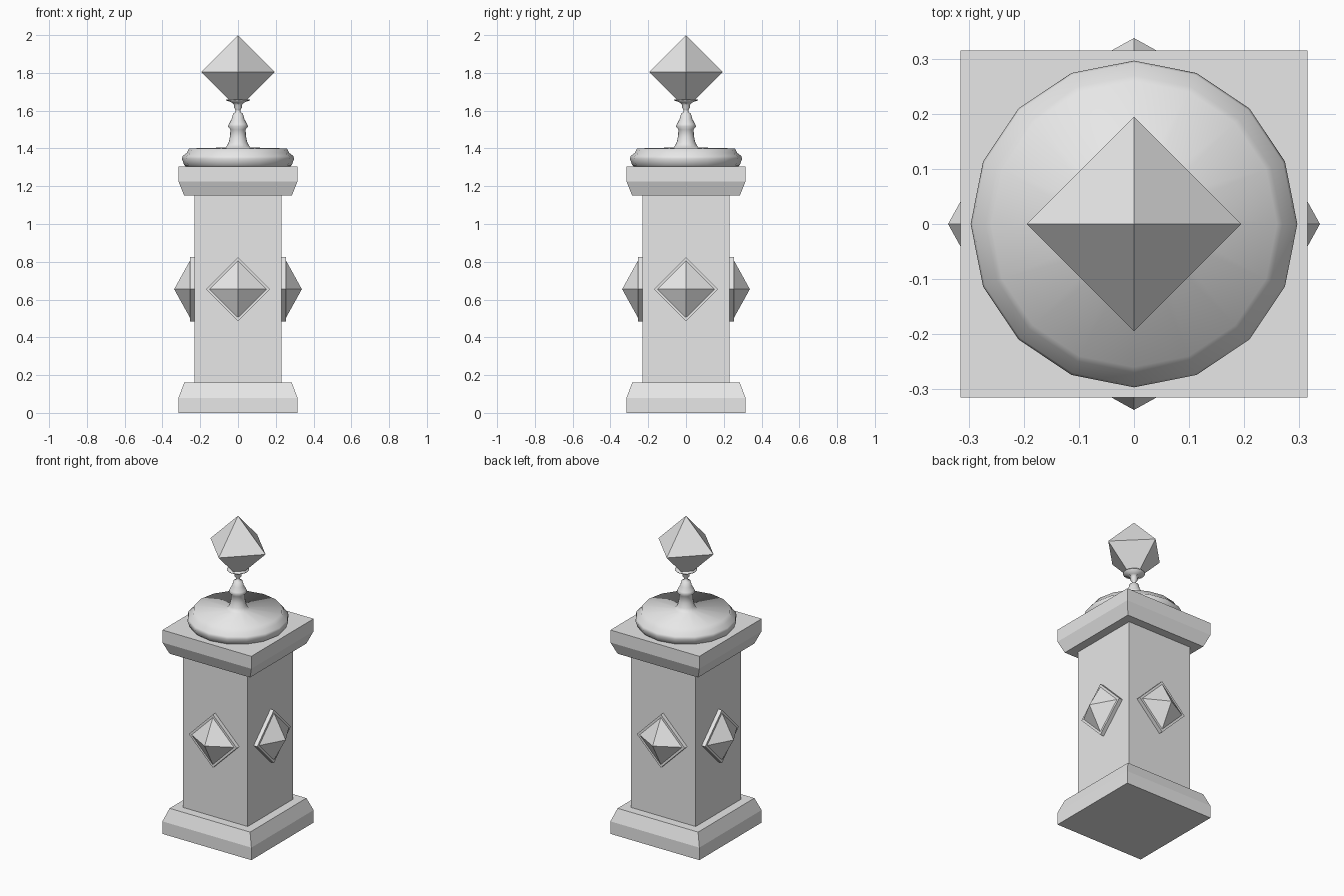
import bpy, bmesh, math
from mathutils import Matrix

if "Cube" in bpy.data.objects:
    bpy.data.objects.remove(bpy.data.objects["Cube"], do_unlink=True)

stone = bpy.data.materials.new("grey_stone")
stone.use_nodes = True
stone.diffuse_color = (0.8, 0.8, 0.8, 1)
stone.node_tree.nodes["Principled BSDF"].inputs["Base Color"].default_value = (0.8, 0.8, 0.8, 1)


def lathe(name, profile, sides, start=0.0, smooth=False, matrix=None):
    """Stack rings of (radius, height); a radius of zero makes a point."""
    bm = bmesh.new()
    rings = []
    for r, z in profile:
        if r == 0:
            rings.append([bm.verts.new((0, 0, z))] * sides)
        else:
            angles = [start + math.tau * i / sides for i in range(sides)]
            rings.append([bm.verts.new((r * math.cos(a), r * math.sin(a), z)) for a in angles])
    for low, high in zip(rings, rings[1:]):
        for i in range(sides):
            j = (i + 1) % sides
            corners = dict.fromkeys([low[i], low[j], high[j], high[i]])
            bm.faces.new(list(corners))
    for ring in (rings[0], rings[-1]):
        if len(set(ring)) > 1:
            bm.faces.new(ring)
    bmesh.ops.recalc_face_normals(bm, faces=bm.faces)
    if matrix:
        bm.transform(matrix)
    for f in bm.faces:
        f.smooth = smooth
    mesh = bpy.data.meshes.new(name)
    bm.to_mesh(mesh)
    bm.free()
    mesh.materials.append(stone)
    obj = bpy.data.objects.new(name, mesh)
    bpy.context.collection.objects.link(obj)
    return obj


def square(name, profile):
    """Square tier from (half width, height) pairs."""
    return lathe(name, [(h * math.sqrt(2), z) for h, z in profile], 4, math.pi / 4)


# Square pillar
square("plinth", [(0.315, 0), (0.315, 0.08), (0.285, 0.16)])
square("shaft", [(0.23, 0.15), (0.23, 1.16)])
square("capital", [(0.285, 1.15), (0.315, 1.225), (0.315, 1.305)])

# Turned finial: broad disc, slim stem and cup
finial = [(0.27, 1.30), (0.284, 1.31), (0.297, 1.345), (0.293, 1.36), (0.27, 1.377),
          (0.26, 1.40), (0.065, 1.405), (0.05, 1.43), (0.043, 1.46), (0.04, 1.50),
          (0.054, 1.517), (0.048, 1.53), (0.034, 1.555), (0.026, 1.585),
          (0.012, 1.592), (0.013, 1.605), (0.021, 1.615), (0.02, 1.63),
          (0.03, 1.642), (0.064, 1.655), (0.064, 1.66)]
lathe("finial", finial, 16, smooth=True)

# Crowning octahedron
lathe("crown_jewel", [(0, 1.61), (0.195, 1.805), (0, 2.0)], 4)

# Diamond studs on all four sides
stud = [(0.17, 0.22), (0.17, 0.255), (0.15, 0.255), (0, 0.338)]
for i, side in enumerate(("front", "left", "back", "right")):
    place = (Matrix.Translation((0, 0, 0.655))
             @ Matrix.Rotation(i * math.pi / 2, 4, "Z")
             @ Matrix.Rotation(math.pi / 2, 4, "X"))
    lathe(side + "_stud", stud, 4, matrix=place)
